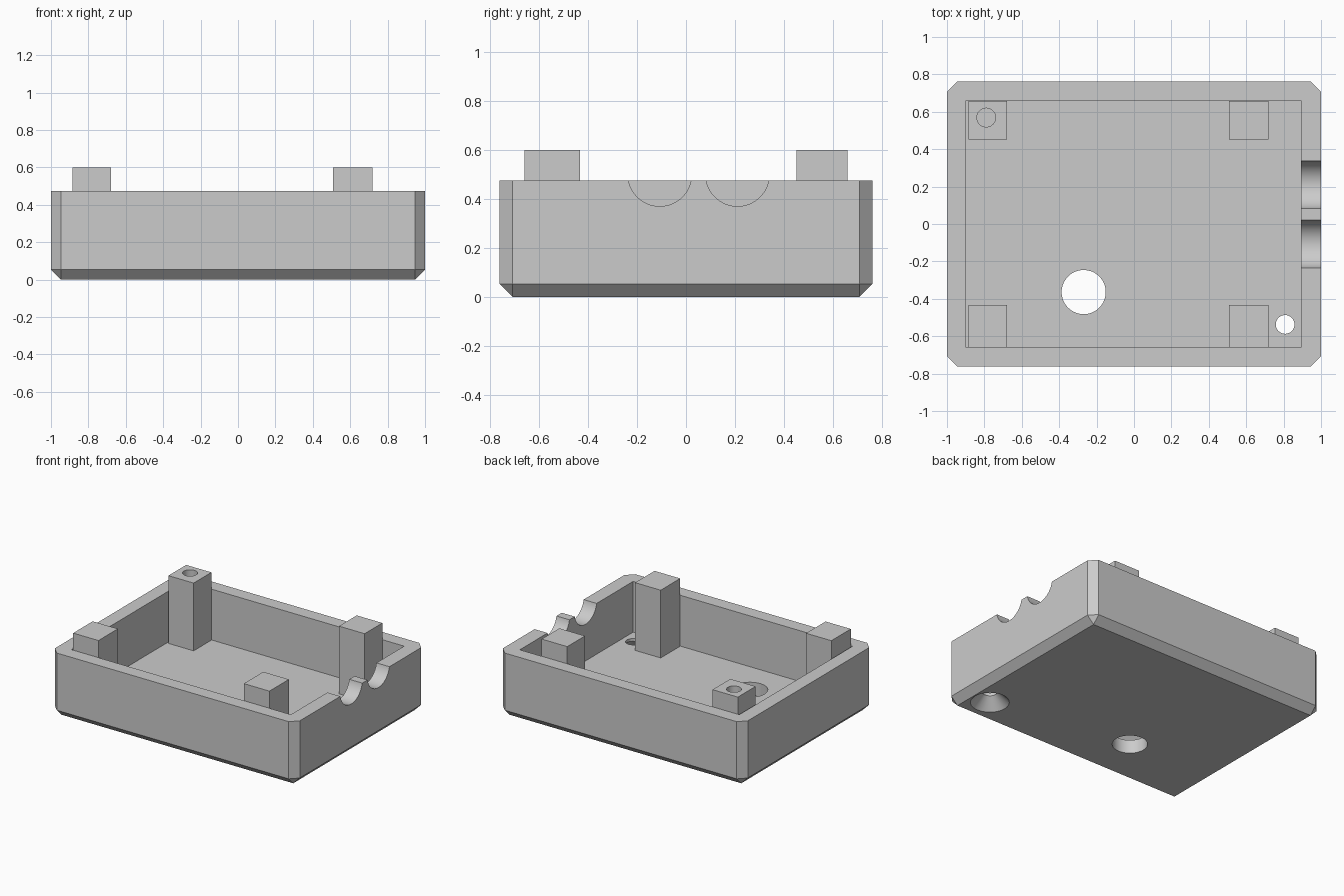
import bpy
import math

if "Cube" in bpy.data.objects:
    bpy.data.objects.remove(bpy.data.objects["Cube"], do_unlink=True)

# One plain grey plastic
grey = bpy.data.materials.new("grey plastic")
grey.use_nodes = True
colour = (0.6, 0.6, 0.6, 1)
grey.diffuse_color = colour
grey.node_tree.nodes["Principled BSDF"].inputs["Base Color"].default_value = colour


def finish(obj, name):
    obj.name = name
    obj.data.materials.append(grey)
    return obj


def box(name, x, y, z):
    """Box from (low, high) ranges on each axis."""
    ranges = (x, y, z)
    bpy.ops.mesh.primitive_cube_add(size=1, location=[(a + b) / 2 for a, b in ranges])
    obj = bpy.context.object
    obj.scale = [b - a for a, b in ranges]
    bpy.ops.object.transform_apply(location=True, rotation=True, scale=True)
    return finish(obj, name)


def cone(name, centre, low_radius, high_radius, depth, rotation=(0, 0, 0)):
    bpy.ops.mesh.primitive_cone_add(vertices=64, radius1=low_radius, radius2=high_radius,
                                    depth=depth, location=centre, rotation=rotation)
    return finish(bpy.context.object, name)


def cut(target, cutter):
    """Subtract the cutter from the target, then discard it."""
    cutter.hide_render = True
    mod = target.modifiers.new("cut", "BOOLEAN")
    mod.operation = "DIFFERENCE"
    mod.solver = "EXACT"
    mod.object = cutter
    bpy.context.view_layer.objects.active = target
    bpy.ops.object.modifier_apply(modifier=mod.name)
    bpy.data.objects.remove(cutter, do_unlink=True)


def shade(obj):
    bpy.ops.object.select_all(action="DESELECT")
    obj.select_set(True)
    bpy.context.view_layer.objects.active = obj
    bpy.ops.object.shade_smooth_by_angle(angle=math.radians(30))


# Tray body with every edge chamfered except the rim
RIM, FLOOR, POST_TOP = 0.475, 0.1, 0.6
tray = box("tray", (-1, 1), (-0.761, 0.761), (0, RIM))
weights = tray.data.attributes.new("bevel_weight_edge", "FLOAT", "EDGE")
for edge in tray.data.edges:
    on_rim = all(tray.data.vertices[v].co.z > RIM / 2 for v in edge.vertices)
    weights.data[edge.index].value = 0 if on_rim else 1
bevel = tray.modifiers.new("chamfer", "BEVEL")
bevel.limit_method = "WEIGHT"
bevel.width = 0.053
bevel.segments = 1
bpy.context.view_layer.objects.active = tray
bpy.ops.object.modifier_apply(modifier=bevel.name)

# Open cavity
cut(tray, box("cavity_cutter", (-0.897, 0.894), (-0.661, 0.661), (FLOOR, 1)))

# Two round cable notches in one end wall
for y in (-0.107, 0.21):
    cut(tray, cone("notch_cutter", (1, y, 0.5), 0.13, 0.13, 0.4, (0, math.pi / 2, 0)))

# Large floor hole, and a small screw hole countersunk from below
cut(tray, cone("floor_hole_cutter", (-0.269, -0.364, 0.05), 0.118, 0.118, 0.4))
cut(tray, cone("screw_hole_cutter", (0.808, -0.537, 0.05), 0.05, 0.05, 0.4))
cut(tray, cone("countersink_cutter", (0.808, -0.537, 0.03), 0.15, 0.05, 0.1))
shade(tray)

# Four square posts standing on the floor
columns = {"right": (-0.884, -0.678), "left": (0.509, 0.718)}
rows = {"front": (-0.659, -0.432), "back": (0.451, 0.658)}
for row, y in rows.items():
    for side, x in columns.items():
        post = box(f"{row}_{side}_post", x, y, (FLOOR - 0.02, POST_TOP))
        # Blind screw hole in one post
        if (row, side) == ("back", "right"):
            cut(post, cone("post_hole_cutter", (-0.79, 0.569, POST_TOP), 0.05, 0.05, 0.6))
        shade(post)
